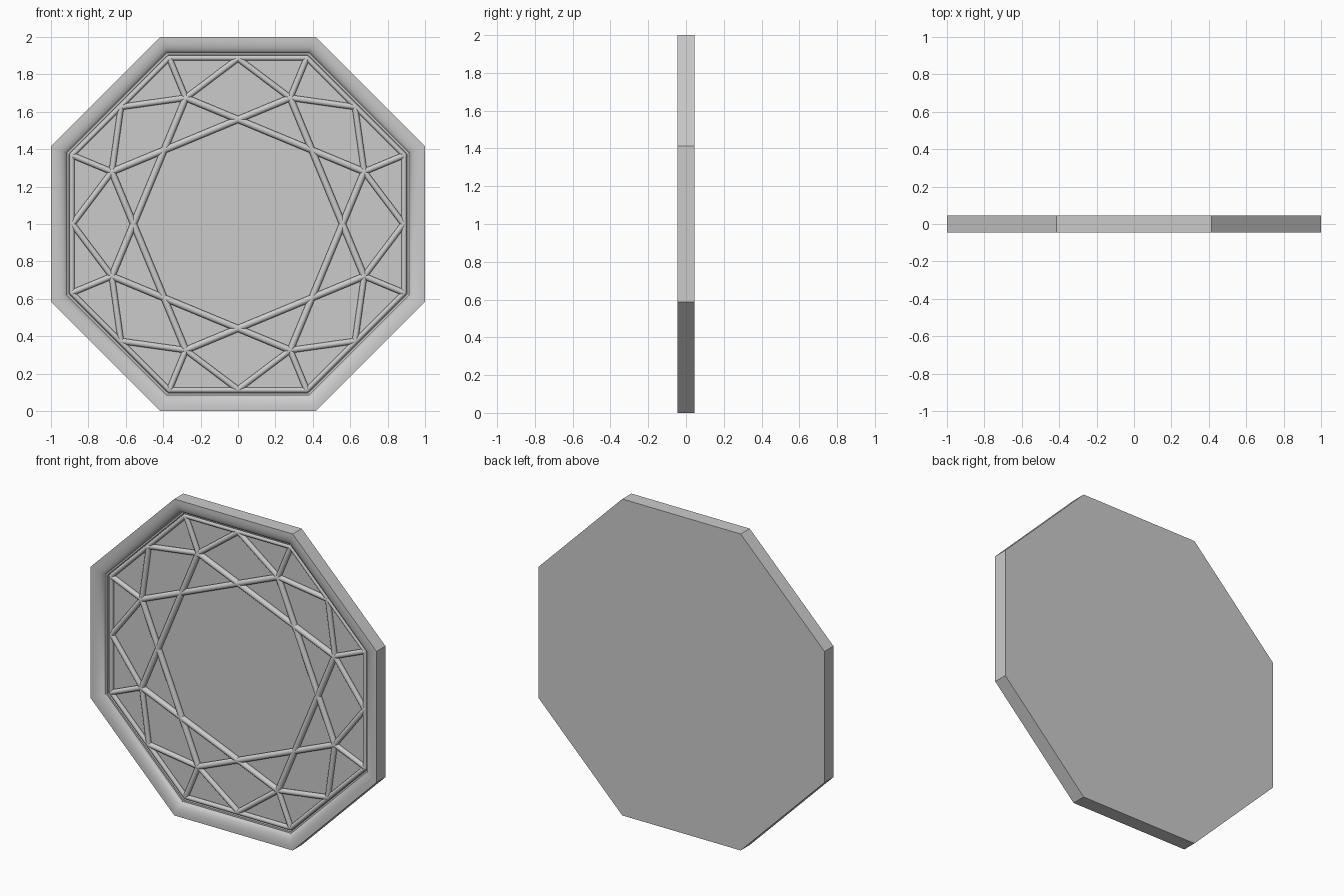
import bpy, bmesh, math
from mathutils import Vector

if "Cube" in bpy.data.objects:
    bpy.data.objects.remove(bpy.data.objects["Cube"])

mat = bpy.data.materials.new("plain grey")
mat.diffuse_color = (0.6, 0.6, 0.6, 1)
mat.use_nodes = True
mat.node_tree.nodes["Principled BSDF"].inputs["Base Color"].default_value = mat.diffuse_color


def octagon(apothem, y):
    r = apothem / math.cos(math.pi / 8)
    return [Vector((r * math.cos(math.radians(22.5 + 45 * k)), y,
                    1 + r * math.sin(math.radians(22.5 + 45 * k)))) for k in range(8)]


def finish(name, bm):
    bmesh.ops.recalc_face_normals(bm, faces=bm.faces)
    me = bpy.data.meshes.new(name)
    bm.to_mesh(me)
    bm.free()
    me.materials.append(mat)
    ob = bpy.data.objects.new(name, me)
    bpy.context.collection.objects.link(ob)
    bpy.ops.object.select_all(action='DESELECT')
    ob.select_set(True)
    bpy.context.view_layer.objects.active = ob
    bpy.ops.object.shade_smooth_by_angle(angle=math.radians(35))
    return ob


def loft(name, profile):
    """Octagonal body through (apothem, y) rings, capped at both ends."""
    bm = bmesh.new()
    rings = [[bm.verts.new(p) for p in octagon(a, y)] for a, y in profile]
    for r0, r1 in zip(rings, rings[1:]):
        for i in range(8):
            j = (i + 1) % 8
            bm.faces.new((r0[i], r0[j], r1[j], r1[i]))
    bm.faces.new(rings[0])
    bm.faces.new(rings[-1])
    return finish(name, bm)


def bars(name, segments, radius, sides=12):
    """Round bars between point pairs, with a ball on every joint."""
    bm = bmesh.new()
    joints = {}
    for a, b in segments:
        d = b - a
        q = d.to_track_quat('Z', 'Y').to_matrix().to_4x4()
        q.translation = (a + b) / 2
        bmesh.ops.create_cone(bm, cap_ends=True, segments=sides, radius1=radius,
                              radius2=radius, depth=d.length, matrix=q)
        for p in (a, b):
            joints[tuple(round(c, 3) for c in p)] = p
    for p in joints.values():
        vs = bmesh.ops.create_uvsphere(bm, u_segments=12, v_segments=8, radius=radius)['verts']
        bmesh.ops.translate(bm, verts=vs, vec=p)
    return finish(name, bm)


# Frame with rounded inner edge, stepped rebate, recessed glass and flat back
profile = [(1.0, 0.045), (1.0, -0.045), (0.985, -0.045)]
for k in range(1, 9):
    t = k / 8 * math.pi / 2
    profile.append((0.915 + 0.07 * math.cos(t), -0.010 - 0.035 * math.cos(t) ** 0.7 if k < 8 else -0.010))
profile = profile[:3] + [(0.985 - 0.07 * math.sin(k / 8 * math.pi / 2),
                          -0.010 - 0.035 * math.cos(k / 8 * math.pi / 2)) for k in range(1, 9)]
profile += [(0.905, -0.010), (0.905, 0.015)]
loft("frame_and_pane", profile)

# Thin bead around the glass
edge = octagon(0.888, 0.004)
bars("inner_bead", [(edge[i], edge[(i + 1) % 8]) for i in range(8)], 0.014)


# Lattice: eight-pointed star, with three spokes from each tip to the frame
def polar(r, deg):
    return Vector((r * math.cos(math.radians(deg)), 0.004, 1 + r * math.sin(math.radians(deg))))


star, spokes = [], []
for k in range(8):
    a = 22.5 + 45 * k
    tip = polar(0.73, a)
    star.append((tip, polar(0.73, a + 90)))
    spokes.append((tip, polar(0.955, a)))
    spokes += [(tip, polar(0.885, a + s)) for s in (-22.5, 22.5)]
bars("star_lattice", star, 0.018)
bars("outer_spokes", spokes, 0.016)
